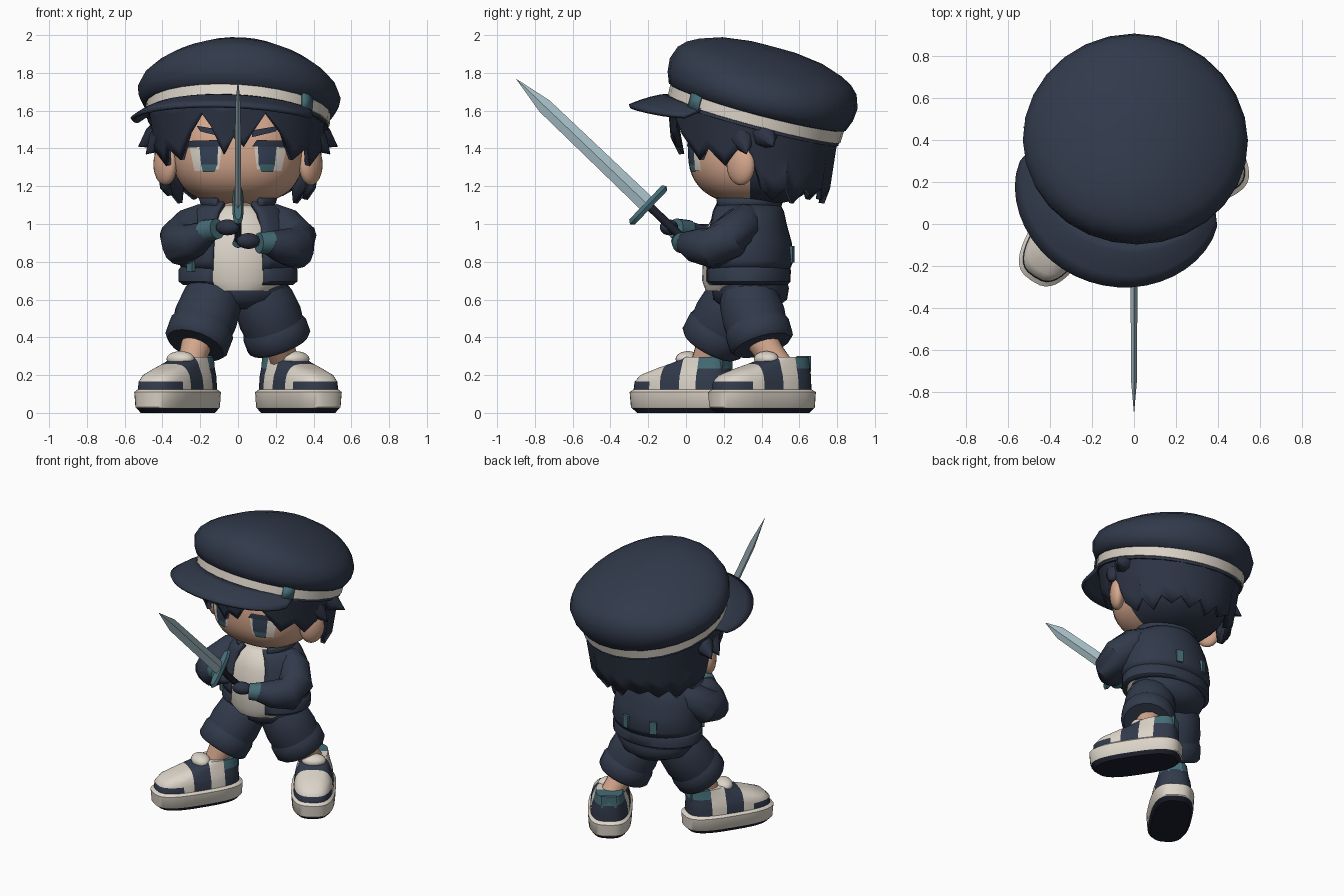
import bpy
import bmesh
from math import sin, cos, radians, pi, copysign
from mathutils import Matrix, Vector

if "Cube" in bpy.data.objects:
    bpy.data.objects.remove(bpy.data.objects["Cube"])


def material(name, *rgb):
    mat = bpy.data.materials.new(name)
    mat.use_nodes = True
    mat.diffuse_color = (*rgb, 1)
    mat.node_tree.nodes["Principled BSDF"].inputs["Base Color"].default_value = (*rgb, 1)
    return mat


NAVY = material("navy cloth", .031, .042, .07)
HAIR = material("dark navy hair", .026, .034, .058)
BLACK = material("black rubber", .013, .015, .026)
WHITE = material("warm white", .72, .66, .58)
SKIN = material("skin", .67, .39, .27)
TEAL = material("teal trim", .06, .15, .18)
STEEL = material("pale steel", .40, .54, .59)
IRIS = material("deep blue iris", .033, .052, .092)


def finish(name, bm, mats, rule=None, cuts=(), matrix=None, thick=0, angle=45):
    """Turn a bmesh into a shaded object with colours set by a rule."""
    for y in cuts:
        geom = bm.verts[:] + bm.edges[:] + bm.faces[:]
        bmesh.ops.bisect_plane(bm, geom=geom, plane_co=(0, y, 0), plane_no=(0, 1, 0))
    bmesh.ops.recalc_face_normals(bm, faces=bm.faces)
    for face in bm.faces:
        face.smooth = True
        if rule:
            face.material_index = rule(face.calc_center_median())
    mesh = bpy.data.meshes.new(name)
    bm.to_mesh(mesh)
    bm.free()
    mesh.set_sharp_from_angle(angle=radians(angle))
    for mat in mats:
        mesh.materials.append(mat)
    obj = bpy.data.objects.new(name, mesh)
    bpy.context.collection.objects.link(obj)
    if matrix:
        obj.matrix_world = matrix
    if thick:
        mod = obj.modifiers.new("thickness", "SOLIDIFY")
        mod.thickness, mod.offset = thick, 0
    return obj


def loft(name, rings, *mats, wrap=True, **options):
    """Skin a list of rings; closed rings get end caps."""
    bm = bmesh.new()
    rows = [[bm.verts.new(p) for p in ring] for ring in rings]
    count = len(rows[0])
    for low, high in zip(rows, rows[1:]):
        for i in range(count if wrap else count - 1):
            j = (i + 1) % count
            bm.faces.new((low[i], low[j], high[j], high[i]))
    if wrap:
        bm.faces.new(rows[0])
        bm.faces.new(rows[-1])
    return finish(name, bm, mats, **options)


def polar(a, rx, ry, z, y=0, power=2):
    """Point at angle a in degrees, measured from the front."""
    s, c = sin(radians(a)), cos(radians(a))
    bend = lambda v: copysign(abs(v) ** (2 / power), v)
    return (rx * bend(s), y - ry * bend(c), z)


def oval(rx, ry, z, y=0, count=28, power=2):
    return [polar(360 * i / count, rx, ry, z, y, power) for i in range(count)]


def tube(name, path, mat, count=14):
    """Round limb through (x, y, z, radius) points."""
    pts = [Vector(p[:3]) for p in path]
    rings = []
    for i, p in enumerate(pts):
        aim = pts[min(i + 1, len(pts) - 1)] - pts[max(i - 1, 0)]
        turn = aim.to_track_quat("Z", "Y")
        rings.append([p + turn @ Vector(v) for v in oval(path[i][3], path[i][3], 0, count=count)])
    return loft(name, rings, mat)


def ball(name, loc, radii, mat, tilt=0):
    bm = bmesh.new()
    bmesh.ops.create_uvsphere(bm, u_segments=20, v_segments=12, radius=1)
    place = Matrix.Translation(loc) @ Matrix.Rotation(tilt, 4, "Z") @ Matrix.Diagonal((*radii, 1))
    return finish(name, bm, [mat], matrix=place, angle=180)


def box(name, loc, size, mat, spin=0):
    bm = bmesh.new()
    bmesh.ops.create_cube(bm, size=1)
    place = Matrix.Translation(loc) @ Matrix.Rotation(spin, 4, "Z") @ Matrix.Diagonal((*size, 1))
    return finish(name, bm, [mat], matrix=place, angle=20)


# Head: rounded block with ears, hair-coloured behind them
HY, HZ, RX, RY, RZ, POWER = .37, 1.39, .35, .36, .29, 2.5
rings = []
for i in range(1, 24):
    t = -pi / 2 + pi * i / 24
    scale = cos(t) ** (2 / POWER)
    height = HZ + RZ * copysign(abs(sin(t)) ** (2 / POWER), t)
    rings.append(oval(RX * scale, RY * scale, height, HY, 40, POWER))
loft("head", rings, SKIN, HAIR, rule=lambda c: int(c.y > .34), cuts=(.34,), angle=180)
for side, label in ((1, "left"), (-1, "right")):
    ball(label + "_ear", (side * .385, .29, 1.315), (.05, .085, .11), SKIN, side * -.6)


def face_patch(name, corners, mat, lift):
    """Mirrored thin plates that follow the curve of the face."""
    bm = bmesh.new()
    a, b, c, d = [Vector(p) for p in corners]
    for side in (1, -1):
        grid = []
        for i in range(7):
            row = []
            for j in range(7):
                p = a.lerp(b, i / 6).lerp(d.lerp(c, i / 6), j / 6)
                rest = 1 - abs(p.x / RX) ** POWER - abs((p.y - HZ) / RZ) ** POWER
                row.append(bm.verts.new((side * p.x, HY - RY * rest ** (1 / POWER) - lift, p.y)))
            grid.append(row)
        for low, high in zip(grid, grid[1:]):
            for j in range(6):
                bm.faces.new((low[j], low[j + 1], high[j + 1], high[j]))
    finish(name, bm, [mat])


face_patch("eye_whites", ((.1, 1.29), (.23, 1.28), (.26, 1.42), (.085, 1.42)), WHITE, .004)
face_patch("irises", ((.11, 1.31), (.195, 1.31), (.205, 1.42), (.105, 1.42)), IRIS, .006)
face_patch("lower_irises", ((.125, 1.275), (.185, 1.275), (.195, 1.315), (.11, 1.315)), TEAL, .007)
face_patch("lashes", ((.075, 1.41), (.27, 1.405), (.265, 1.44), (.1, 1.445)), HAIR, .008)
face_patch("eyebrows", ((.075, 1.46), (.2, 1.49), (.22, 1.52), (.07, 1.495)), HAIR, .008)

# Hair: one wrap with a jagged lower edge
edge = [(-84, 1.41), (-76, 1.39), (-66, 1.31), (-56, 1.41), (-46, 1.34), (-34, 1.48), (-24, 1.59),
        (-18, 1.52), (-10, 1.37), (-3, 1.46), (4, 1.41), (11, 1.5), (18, 1.59), (30, 1.48),
        (43, 1.34), (54, 1.41), (66, 1.31), (76, 1.39), (84, 1.41)]
edge += [(94 + 9.6 * i, 1.11 + .02 * (i % 3) if i % 2 else 1.19) for i in range(19)]
edge.append(edge[0])
rings = []
for step in range(6):
    ring = []
    for i, (a, low) in enumerate(edge):
        z = 1.64 + (low - 1.64) * step / 5
        r = .375 + .2 * (z - 1.25) + (.02 * step / 5 if i % 2 else 0)
        ring.append(polar(a, r * 1.04, r, z, HY))
    rings.append(ring)
loft("hair", rings, HAIR, wrap=False, thick=.03, angle=35)


def lock(name, a, z, reach, drop):
    """Pointed tuft that sticks out from under the cap."""
    root, tip = Vector(polar(a, .36, .35, z, HY)), Vector(polar(a + copysign(8, a), reach, reach, z - drop, HY))
    tube(name, [(*root, .09), (*root.lerp(tip, .55), .06), (*tip, .002)], HAIR, 7)


for side, label in ((1, "left"), (-1, "right")):
    lock(label + "_front_tuft", side * 76, 1.51, .49, .14)
    lock(label + "_side_tuft", side * 92, 1.51, .535, .1)

# Cap: tilted drooping crown, band, lining, peak and badge
CAP = (Matrix.Translation((0, .37, 1.59)) @ Matrix.Rotation(radians(3.5), 4, "Y")
       @ Matrix.Rotation(radians(-15), 4, "X"))
crown = [(.46, .02), (.485, .03), (.508, .09), (.515, .16), (.49, .23), (.45, .27), (.39, .302),
         (.28, .338), (.13, .358), (.01, .361)]
rings = [[(x, y, z - 1.05 * z * x * x) for x, y, z in oval(r * 1.045, r, h)] for r, h in crown]
loft("cap_crown", rings, NAVY, matrix=CAP, angle=60)
band = [(.455, -.045), (.474, -.04), (.476, .03), (.46, .035)]
loft("cap_band", [oval(r * 1.03, r, z) for r, z in band], WHITE, matrix=CAP)
loft("cap_lining", [oval(r * 1.03, r, z) for r, z in ((.45, -.06), (.467, -.058), (.467, -.03))],
     NAVY, matrix=CAP)
rings = []
for step in range(5):
    t, ring = step / 4, []
    for i in range(25):
        b = -1 + i / 12
        flare = max(cos(b * pi / 2), 0) ** .55
        r = .462 + .012 * t + .188 * flare * t
        ring.append(polar(72 * b - 19, r, r, -.035 - .11 * flare ** .5 * t ** 1.4))
    rings.append(ring)
loft("cap_peak", rings, NAVY, wrap=False, matrix=CAP, thick=.02)
badge = [[polar(a, .5, .484, z) for z in (-.05, .035)] for a in (42, 46.5, 51)]
loft("cap_badge", badge, TEAL, wrap=False, matrix=CAP, thick=.009)

# Torso: shirt inside an open jacket
TY = .32
shirt = [(.2, .195, .645), (.27, .215, .7), (.27, .21, .85), (.24, .19, .98), (.16, .14, 1.08), (.1, .1, 1.1)]
loft("shirt", [oval(rx, ry, z, TY - .02) for rx, ry, z in shirt], WHITE)
tube("neck", [(0, TY, 1.02, .1), (0, TY + .02, 1.2, .1)], SKIN)


def wrapped(name, layers, start, mat, thick):
    """Open garment layer with a gap at the front."""
    rings = [[polar(start + (360 - 2 * start) * i / 30, rx, ry, z, TY) for i in range(31)]
             for rx, ry, z in layers]
    loft(name, rings, mat, wrap=False, thick=thick)


wrapped("jacket", [(.285, .215, .76), (.3, .235, .81), (.29, .225, .9), (.275, .2, .99),
                   (.235, .185, 1.06), (.16, .16, 1.11)], 26, NAVY, .03)
wrapped("jacket_hem", [(.285, .21, .685), (.305, .225, .7), (.305, .225, .755), (.29, .215, .775)], 26, NAVY, .02)
wrapped("jacket_collar", [(.15, .15, 1.07), (.185, .175, 1.1), (.195, .185, 1.14)], 35, NAVY, .025)
for label, a, z in (("front", -52, .79), ("back_left", 165, .84), ("back_right", 203, .84)):
    box(label + "_jacket_tab", polar(a, .318, .248, z, TY), (.045, .02, .085), TEAL, radians(a))

# Arms, cuffs and gloved hands
for side, label, lift in ((1, "left", 0), (-1, "right", .06)):
    wrist = .9 + lift
    tube(label + "_sleeve", [(side * .17, TY, 1.03, .085), (side * .24, .29, .99, .105),
                             (side * .305, .22, .92, .115), (side * .3, .13, .87 + lift / 3, .11),
                             (side * .23, .05, .885 + lift / 2, .09), (side * .16, 0, wrist, .062)], NAVY)
    tube(label + "_cuff", [(side * .18, .01, wrist, .062), (side * .11, -.025 - lift / 2, wrist + lift / 4, .055)], TEAL)
    ball(label + "_hand", (side * .055, -.03 - lift, .91 + lift * 1.2), (.065, .045, .042), HAIR, side * .4)

# Sword: diamond blade, guard, grip and pommel
SWORD = Matrix.Translation((0, -.2, 1.1)) @ Matrix.Rotation(radians(46.3), 4, "X")
blade = [(.017, .045, 0), (.014, .04, .76), (.001, .001, .965)]
loft("sword_blade", [oval(rx, ry, z, count=4) for rx, ry, z in blade], STEEL, matrix=SWORD, angle=10)
guard = [(.02, .125, -.02), (.03, .14, 0), (.02, .125, .02)]
loft("sword_guard", [oval(rx, ry, z, count=12, power=3) for rx, ry, z in guard], TEAL, matrix=SWORD)
loft("sword_grip", [oval(.02, .022, z, count=10) for z in (-.28, 0)], BLACK, matrix=SWORD)
loft("sword_pommel", [oval(r, r, z, count=10) for r, z in ((.018, -.31), (.03, -.295), (.022, -.265))],
     TEAL, matrix=SWORD)

# Shorts: hips, legs and turned-up cuffs
hips = [(.12, .13, .55), (.24, .195, .6), (.27, .205, .66), (.26, .19, .72)]
loft("shorts_hips", [oval(rx, ry, z, TY + .02) for rx, ry, z in hips], NAVY)


def shoe_colour(c):
    """Black tread, white sole, patched upper and teal heel."""
    if c.z < .025:
        return 0
    if c.z < .122:
        return 1
    if c.y > .15:
        return 3 if c.z > .23 else 2
    if c.y > .05:
        return 1
    if c.y > -.07:
        return 2
    if c.y > -.14:
        return 1
    return 2 if c.z < .165 else 1


for side, label, hip, knee, foot in ((1, "left", .32, .4, .405), (-1, "right", .28, .135, -.01)):
    top, end = Vector((side * .12, hip, .64)), Vector((side * .22, knee, .37))
    leg = lambda t, r: (*top.lerp(end, t), r)
    tube(label + "_shorts_leg", [leg(-.1, .13), leg(.15, .16), leg(.5, .17), leg(.85, .158)], NAVY, 18)
    tube(label + "_shorts_cuff", [leg(.62, .16), leg(.74, .176), leg(.98, .175), leg(1.05, .155)], NAVY, 18)
    spin = radians(33) * side
    place = Matrix.Translation((side * .318, foot, 0)) @ Matrix.Rotation(spin, 4, "Z")
    ankle = place @ Vector((0, .12, .24))
    tube(label + "_shin", [leg(.9, .085), (*end.lerp(ankle, .5), .075), (*ankle, .07)], SKIN)
    # Shoe layers: height, toe, heel, half width
    layers = [(0, -.27, .27, .12), (.025, -.3, .295, .136), (.03, -.305, .3, .14), (.11, -.312, .305, .145),
              (.125, -.29, .28, .13), (.165, -.285, .28, .127), (.2, -.25, .28, .12),
              (.235, -.15, .275, .105), (.265, -.05, .272, .096), (.295, .03, .265, .088)]
    rings = [oval(w, (heel - toe) / 2, z, (heel + toe) / 2, 36, 2.9) for z, toe, heel, w in layers]
    loft(label + "_shoe", rings, BLACK, WHITE, NAVY, TEAL, rule=shoe_colour,
         cuts=(-.14, -.07, .05, .15), matrix=place, angle=40)
    ball(label + "_shoe_tongue", place @ Vector((0, .025, .285)), (.08, .06, .042), WHITE, spin)
    box(label + "_heel_tab", place @ Vector((0, .26, .26)), (.1, .025, .08), TEAL, spin)
